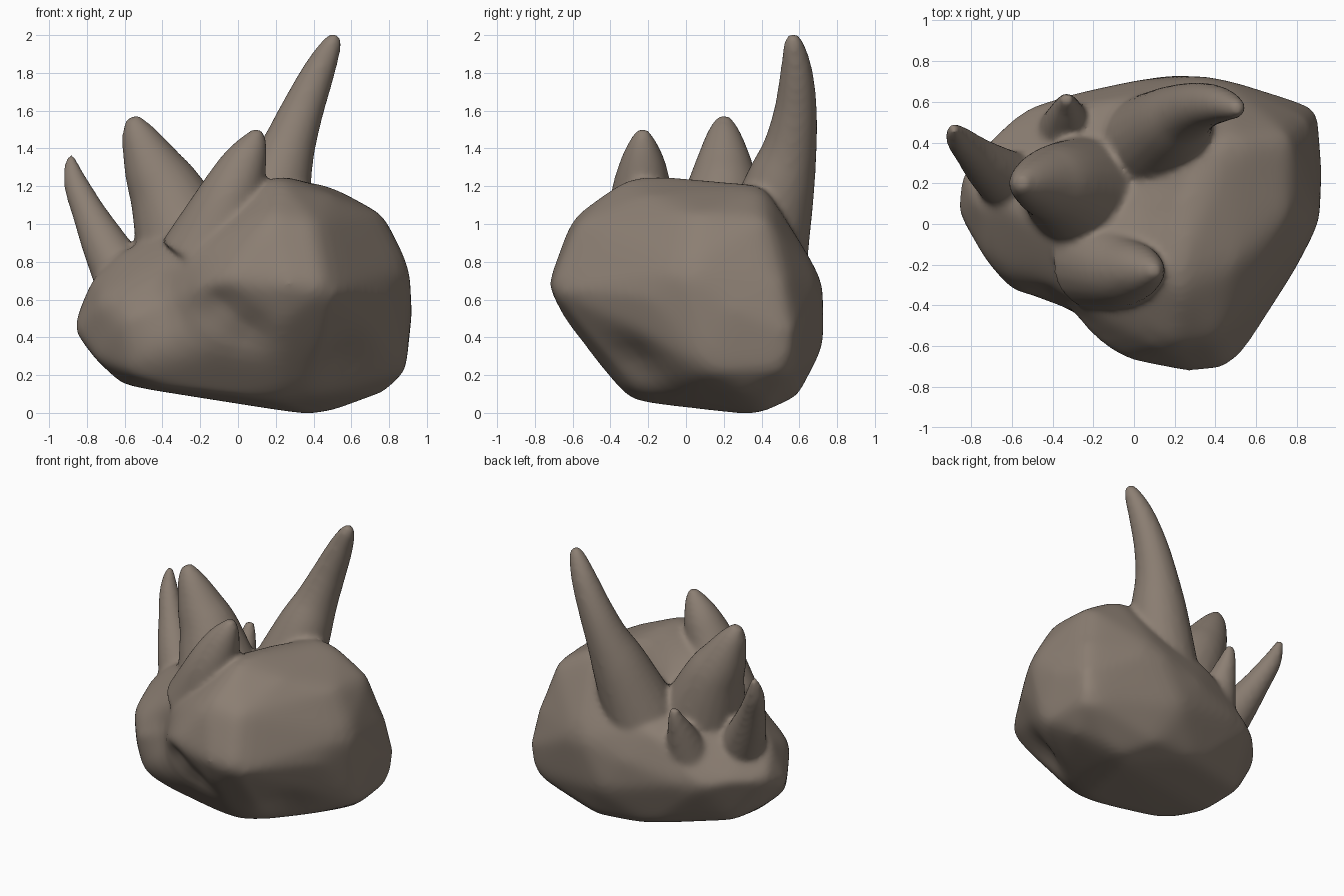
import bpy, bmesh, math
from mathutils import Vector

if "Cube" in bpy.data.objects:
    bpy.data.objects.remove(bpy.data.objects["Cube"])

stone = bpy.data.materials.new("brown grey stone")
stone.diffuse_color = (0.26, 0.21, 0.17, 1)
stone.use_nodes = True
stone.node_tree.nodes["Principled BSDF"].inputs["Base Color"].default_value = stone.diffuse_color

bm = bmesh.new()

# boulder: convex hull of its main corners
corners = [
    # crest and right shoulder
    (.2, -.3, 1.265), (.22, .1, 1.255), (.27, .42, 1.21), (.5, -.2, 1.16), (.5, .42, 1.2),
    (.77, .05, 1.05), (.77, .44, 1.03), (.15, -.6, 1.05), (.42, -.58, 1.0),
    # middle
    (.28, -.735, .68), (.48, -.715, .66), (-.1, -.665, .7), (.915, 0, .77), (.925, .25, .55),
    (.86, .52, .7), (.9, .57, .42), (.88, .56, .24), (.4, .73, .7), (0, .705, .6),
    (.2, .735, .35), (-.1, .6, .86), (.54, -.6, .6), (.81, -.2, .62), (.2, -.61, .43),
    # low left end
    (-.875, .07, .44), (-.85, .26, .52), (-.72, -.2, .6), (-.6, -.36, .5), (-.77, .1, .72),
    (-.67, .45, .54), (-.53, .58, .5), (-.4, .62, .5), (-.6, .1, .89), (-.75, -.1, .28),
    (-.56, -.3, .21), (-.74, .2, .27),
    # underside
    (.38, .35, -.015), (.5, .4, 0), (.2, -.3, .06), (.42, -.28, .1), (-.6, 0, .14),
    (-.6, .35, .18), (-.4, -.25, .13), (.77, .3, .1), (.3, .6, .09), (-.1, .55, .1),
    (.89, .1, .22)]
for c in corners:
    bm.verts.new(c)
bmesh.ops.convex_hull(bm, input=bm.verts[:])
loose = [v for v in bm.verts if not v.link_faces]
bmesh.ops.delete(bm, geom=loose, context='VERTS')
bmesh.ops.subdivide_edges(bm, edges=bm.edges[:], cuts=7, use_grid_fill=True)
for _ in range(4):
    bmesh.ops.smooth_vert(bm, verts=bm.verts[:], factor=0.5,
                          use_axis_x=True, use_axis_y=True, use_axis_z=True)

# hollows: centre, radius, push
dents = [((-.02, .28, 1.08), .24, (0, 0, -.18)),
         ((-.42, -.5, .6), .22, (.05, .09, 0)),
         ((-.1, -.6, .56), .11, (0, .04, .02)),
         ((.06, -.56, .43), .12, (0, .04, .02)),
         ((.6, -.3, .2), .18, (-.04, .03, .04))]
for centre, radius, push in dents:
    for v in bm.verts:
        d = (v.co - Vector(centre)).length / radius
        v.co += Vector(push) * math.exp(-d * d)


def horn(path, sides=20, steps=6):
    """Tapered round horn along (x, y, z, radius) points with a rounded tip."""
    pts = [Vector(p) for p in path]
    rows = []
    for i in range(len(pts) - 1):
        a, b, c, d = pts[max(i - 1, 0)], pts[i], pts[i + 1], pts[min(i + 2, len(pts) - 1)]
        for k in range(steps):
            t = k / steps
            rows.append(0.5 * (2 * b + (c - a) * t + (2 * a - 5 * b + 4 * c - d) * t * t
                               + (3 * b - a - 3 * c + d) * t ** 3))
    rows.append(pts[-1])
    rings = []
    for i, p in enumerate(rows):
        axis = (rows[min(i + 1, len(rows) - 1)] - rows[max(i - 1, 0)]).to_3d().normalized()
        u = Vector((0, 1, 0)).cross(axis).normalized()
        w = axis.cross(u)
        rings.append([bm.verts.new(p.to_3d() + p.w * (u * math.cos(q) + w * math.sin(q)))
                      for q in (2 * math.pi * s / sides for s in range(sides))])
    for r0, r1 in zip(rings, rings[1:]):
        for s in range(sides):
            n = (s + 1) % sides
            bm.faces.new((r0[s], r0[n], r1[n], r1[s]))
    bm.faces.new(rings[0][::-1])
    bm.faces.new(rings[-1])


# tall, broad, front, left and small horns
horn([(.1, .4, .85, .25), (.2, .495, 1.2, .19), (.265, .55, 1.4, .145), (.34, .58, 1.6, .115),
      (.425, .585, 1.8, .088), (.495, .57, 1.95, .055), (.515, .56, 2.005, .025)])
horn([(-.24, .14, .8, .3), (-.36, .19, 1.12, .215), (-.45, .2, 1.3, .16),
      (-.53, .2, 1.48, .09), (-.555, .2, 1.57, .035)])
horn([(-.17, -.18, .82, .25), (-.06, -.23, 1.1, .18), (.025, -.23, 1.3, .13),
      (.08, -.23, 1.42, .08), (.11, -.23, 1.5, .03)])
horn([(-.56, .17, .62, .17), (-.7, .27, .88, .125), (-.79, .35, 1.06, .09),
      (-.86, .42, 1.22, .065), (-.89, .47, 1.36, .025)])
horn([(-.33, .43, .62, .16), (-.33, .54, .86, .09), (-.33, .59, .97, .055), (-.33, .615, 1.05, .03)])

bmesh.ops.recalc_face_normals(bm, faces=bm.faces[:])
mesh = bpy.data.meshes.new("horned_boulder")
bm.to_mesh(mesh)
bm.free()
mesh.materials.append(stone)
rock = bpy.data.objects.new("horned_boulder", mesh)
bpy.context.collection.objects.link(rock)

# fuse the horns into the rock and soften the joins
fuse = rock.modifiers.new("fuse", 'REMESH')
fuse.mode = 'VOXEL'
fuse.voxel_size = 0.018
fuse.use_smooth_shade = True
soft = rock.modifiers.new("soften", 'SMOOTH')
soft.factor = 0.5
soft.iterations = 12
